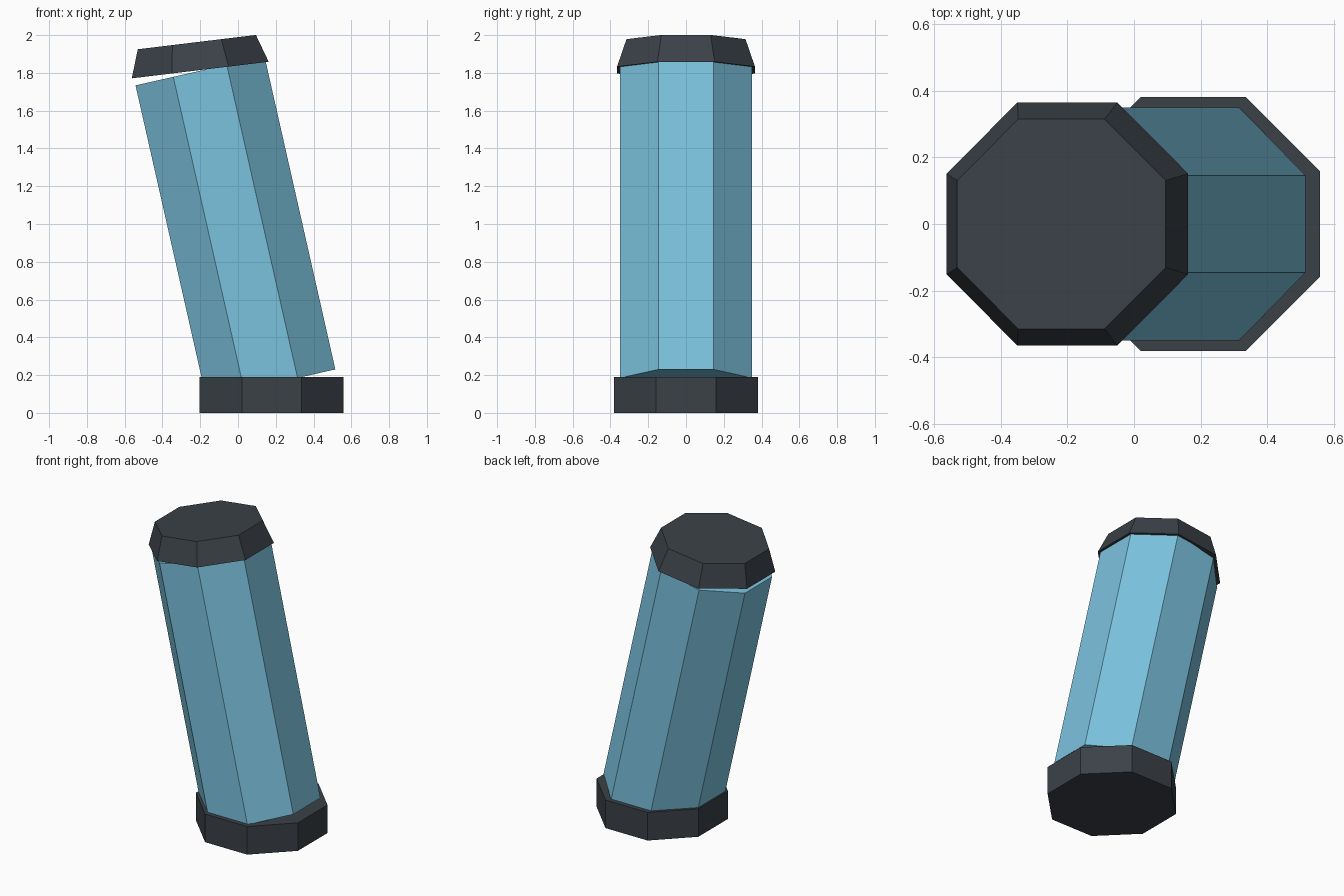
import bpy
from math import cos, pi, radians
from mathutils import Matrix

cube = bpy.data.objects.get("Cube")
if cube:
    bpy.data.objects.remove(cube, do_unlink=True)


def make_material(name, rgb):
    mat = bpy.data.materials.new(name)
    mat.use_nodes = True
    color = (*rgb, 1.0)
    mat.diffuse_color = color
    mat.node_tree.nodes["Principled BSDF"].inputs["Base Color"].default_value = color
    return mat


def octagon_prism(name, mat, base, height, bottom, top, tilt=0.0):
    """Flat-sided octagonal part: bottom/top are half widths across the flats,
    base is the centre of the bottom face, tilt leans the part towards -x."""
    to_corner = 1 / cos(pi / 8)
    bpy.ops.mesh.primitive_cone_add(
        vertices=8, radius1=bottom * to_corner, radius2=top * to_corner, depth=height)
    obj = bpy.context.object
    obj.name = obj.data.name = name
    # Turn flats towards the axes and put the origin on the bottom face
    obj.data.transform(Matrix.Translation((0, 0, height / 2)) @ Matrix.Rotation(pi / 8, 4, "Z"))
    obj.location = base
    obj.rotation_euler = (0, -radians(tilt), 0)
    obj.data.materials.append(mat)
    return obj


charcoal = make_material("charcoal", (0.043, 0.053, 0.064))
sky_blue = make_material("sky blue", (0.198, 0.540, 0.730))

# Upright foot, leaning tube and loosely seated bevelled lid
octagon_prism("base", charcoal, (0.178, 0, 0), 0.19, 0.381, 0.381)
octagon_prism("tube", sky_blue, (0.174, 0, 0.153), 1.70, 0.35, 0.35, tilt=12.75)
octagon_prism("lid", charcoal, (-0.20, 0, 1.815), 0.149, 0.365, 0.315, tilt=6.9)
